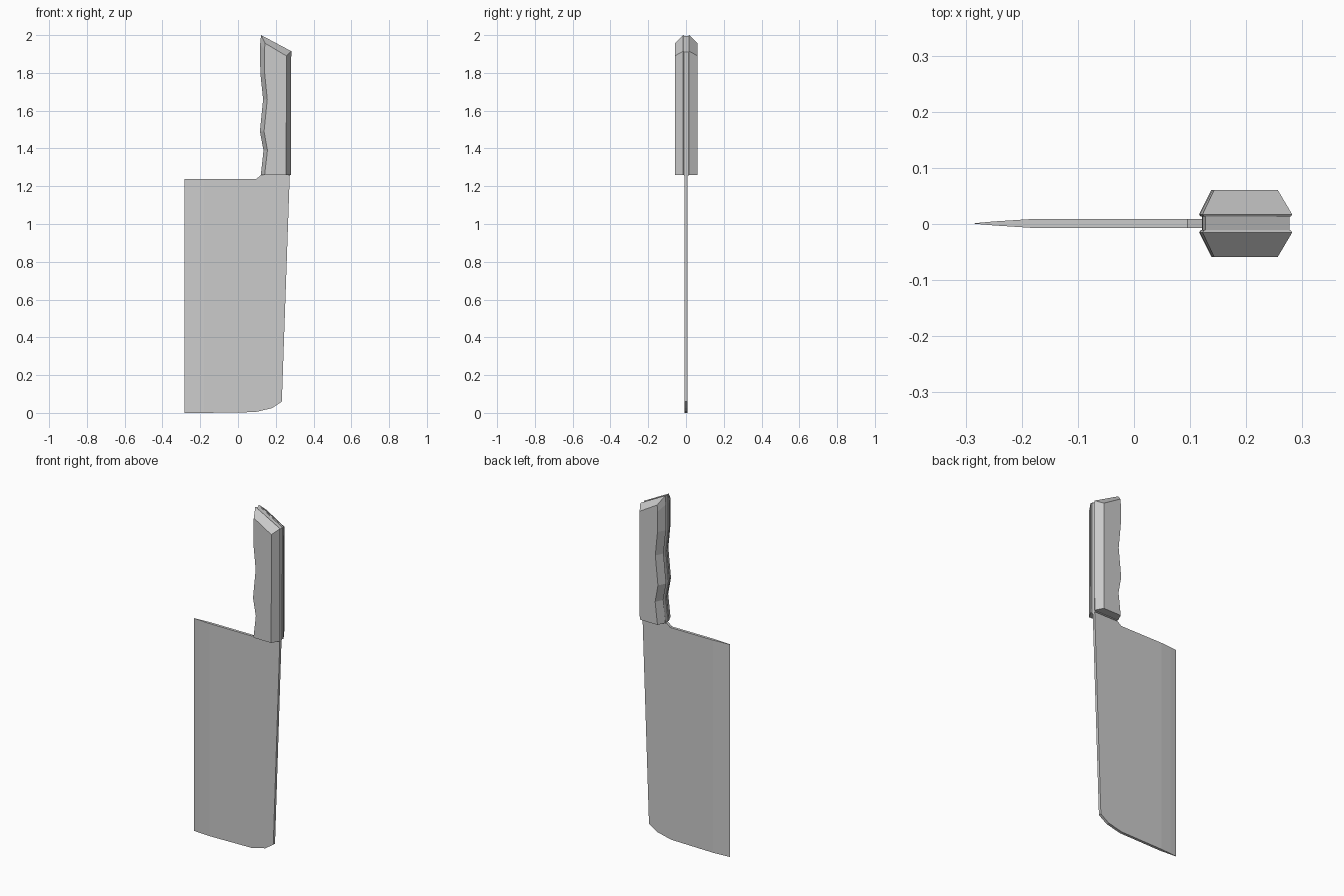
import bpy, bmesh

if "Cube" in bpy.data.objects:
    bpy.data.objects.remove(bpy.data.objects["Cube"])

Y0 = 0.001  # mid-plane of the knife


def loft(name, loops):
    """Skin a list of equal-length closed loops and cap both ends."""
    bm = bmesh.new()
    rings = [[bm.verts.new((x, y + Y0, z)) for x, y, z in loop] for loop in loops]
    n = len(rings[0])
    for a, b in zip(rings, rings[1:]):
        for i in range(n):
            j = (i + 1) % n
            bm.faces.new((a[i], a[j], b[j], b[i]))
    bm.faces.new(rings[0])
    bm.faces.new(rings[-1])
    bmesh.ops.recalc_face_normals(bm, faces=bm.faces)
    me = bpy.data.meshes.new(name)
    bm.to_mesh(me)
    bm.free()
    ob = bpy.data.objects.new(name, me)
    bpy.context.collection.objects.link(ob)
    return ob


# Blade: columns from cutting edge to spine (bottom x, z, top x, z, half thickness)
columns = [
    (-0.284, 0.0, -0.284, 1.237, 0.0005),
    (-0.25, 0.0, -0.25, 1.237, 0.0035),
    (-0.18, 0.0, -0.18, 1.237, 0.008),
    (0.09, 0.004, 0.095, 1.237, 0.008),
    (0.18, 0.025, 0.122, 1.26, 0.008),
    (0.232, 0.06, 0.274, 1.26, 0.008),
]
loft("blade", [[(bx, -t, bz), (bx, t, bz), (tx, t, tz), (tx, -t, tz)]
               for bx, bz, tx, tz, t in columns])

# Handle outlines: wavy finger side, slanted butt, straight spine side
outer = [(0.121, 1.26), (0.135, 1.39), (0.116, 1.49), (0.133, 1.66), (0.118, 1.80),
         (0.117, 1.95), (0.122, 2.0), (0.282, 1.915), (0.280, 1.26)]
face = [(0.141, 1.26), (0.156, 1.39), (0.138, 1.49), (0.155, 1.66), (0.141, 1.80),
        (0.140, 1.92), (0.143, 1.957), (0.256, 1.89), (0.255, 1.26)]


def at(outline, y, shrink=0.0):
    """Place an outline at depth y, optionally pulled in a little."""
    loop = []
    for x, z in outline:
        dz = -shrink if z > 1.9 else 0
        loop.append((x + (shrink if x < 0.2 else -shrink), y, z + dz))
    return loop


# Tang sandwiched between the scales
tang = at(outer, 0, 0.005)
tang[0] = (0.122, 0, 1.255)
tang[-1] = (0.274, 0, 1.255)
loft("tang", [[(x, y, z) for x, _, z in tang] for y in (-0.012, 0.012)])

# Two handle scales with chamfered sides
for side, s in (("front", -1), ("back", 1)):
    loft(side + "_handle_scale",
         [at(outer, s * 0.012, 0.003), at(outer, s * 0.016), at(face, s * 0.060)])
